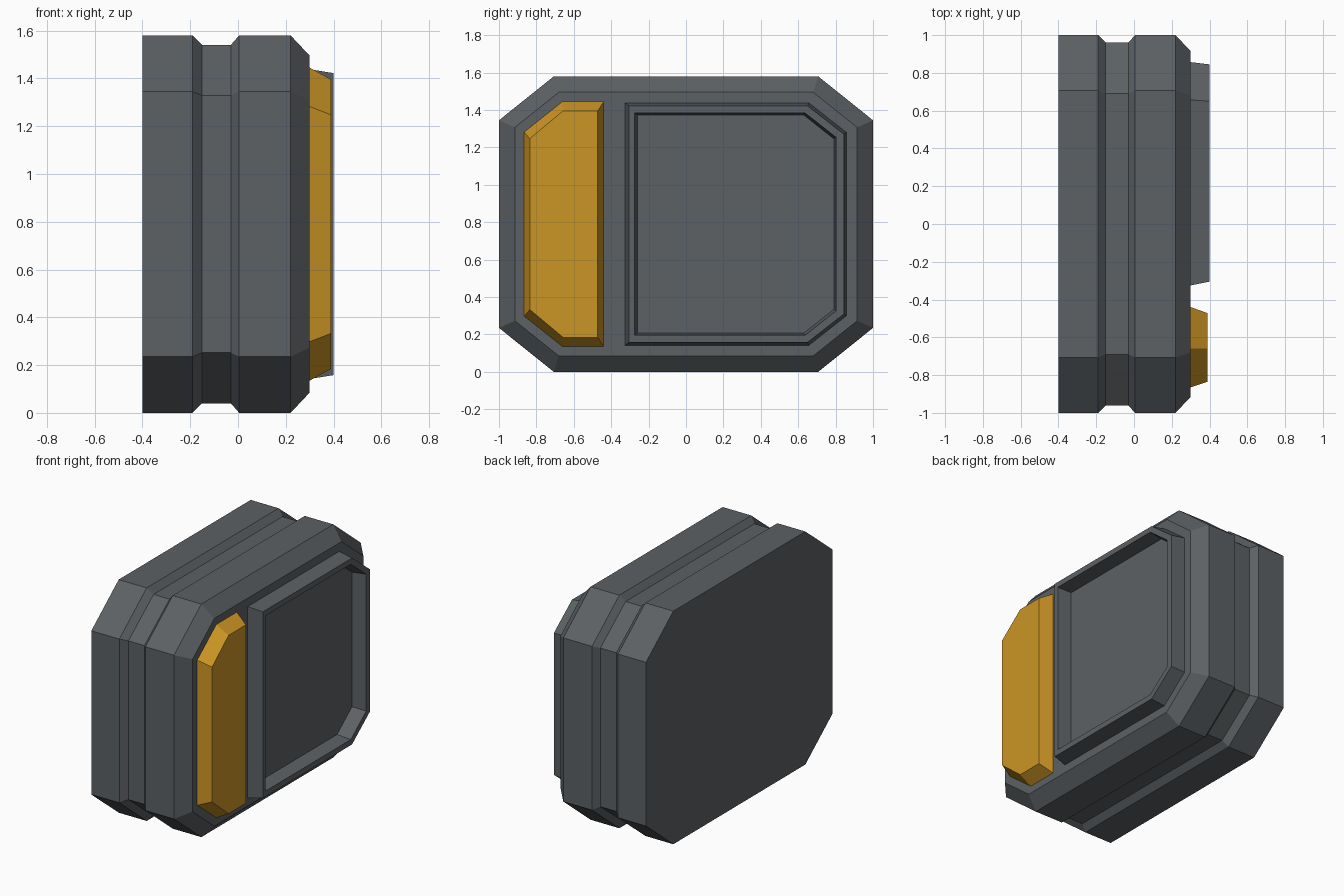
import bpy
import bmesh

cube = bpy.data.objects.get("Cube")
if cube:
    bpy.data.objects.remove(cube)

MID = 0.79  # height of the horizontal symmetry plane


def material(name, rgb):
    m = bpy.data.materials.new(name)
    m.use_nodes = True
    color = (*rgb, 1)
    m.diffuse_color = color
    m.node_tree.nodes["Principled BSDF"].inputs["Base Color"].default_value = color
    return m


def outline(y0, y1, half, cut0, cut1, cut_h):
    """Box section mirrored about MID; each end may have chamfered corners."""
    upper = []
    for y, cut, order in ((y1, cut1, 1), (y0, cut0, -1)):
        if cut:
            inner = y - cut * order
            upper += [(y, half - cut_h), (inner, half)][::order]
        else:
            upper.append((y, half))
    lower = [(y, -h) for y, h in reversed(upper)]
    return [(y, MID + h) for y, h in upper + lower]


def loft(name, sections, mat, start_cap=True):
    """Skin equal-sided sections, given as (x, outline), along x."""
    bm = bmesh.new()
    rings = [[bm.verts.new((x, y, z)) for y, z in pts] for x, pts in sections]
    for a, b in zip(rings, rings[1:]):
        n = len(a)
        for i in range(n):
            j = (i + 1) % n
            bm.faces.new((a[i], a[j], b[j], b[i]))
    if start_cap:
        bm.faces.new(rings[0][::-1])
    bm.faces.new(rings[-1])
    mesh = bpy.data.meshes.new(name)
    bm.to_mesh(mesh)
    bm.free()
    mesh.materials.append(mat)
    obj = bpy.data.objects.new(name, mesh)
    bpy.context.collection.objects.link(obj)
    return obj


grey = material("dark grey", (0.107, 0.119, 0.128))
amber = material("amber", (0.60, 0.30, 0.018))

# Octagonal body with a groove around it and a bevelled face
full = outline(-1, 1, 0.79, 0.293, 0.293, 0.235)
groove = outline(-0.96, 0.96, 0.75, 0.27, 0.27, 0.212)
face = outline(-0.915, 0.915, 0.705, 0.235, 0.235, 0.188)
loft("body", [(-0.4, full), (-0.19, full), (-0.15, groove), (-0.03, groove),
              (0.005, full), (0.22, full), (0.3, face)], grey)

# Raised frame around a recessed panel
loft("panel_frame", [
    (0.3, outline(-0.325, 0.857, 0.648, 0, 0.2, 0.157)),
    (0.4, outline(-0.305, 0.845, 0.632, 0, 0.195, 0.152)),
    (0.4, outline(-0.275, 0.802, 0.594, 0, 0.165, 0.13)),
    (0.302, outline(-0.26, 0.79, 0.583, 0, 0.16, 0.127)),
], grey, start_cap=False)

# Coloured grip bar beside the frame
loft("grip_bar", [
    (0.3, outline(-0.865, -0.44, 0.655, 0.205, 0, 0.163)),
    (0.39, outline(-0.835, -0.472, 0.605, 0.177, 0, 0.148)),
], amber)
